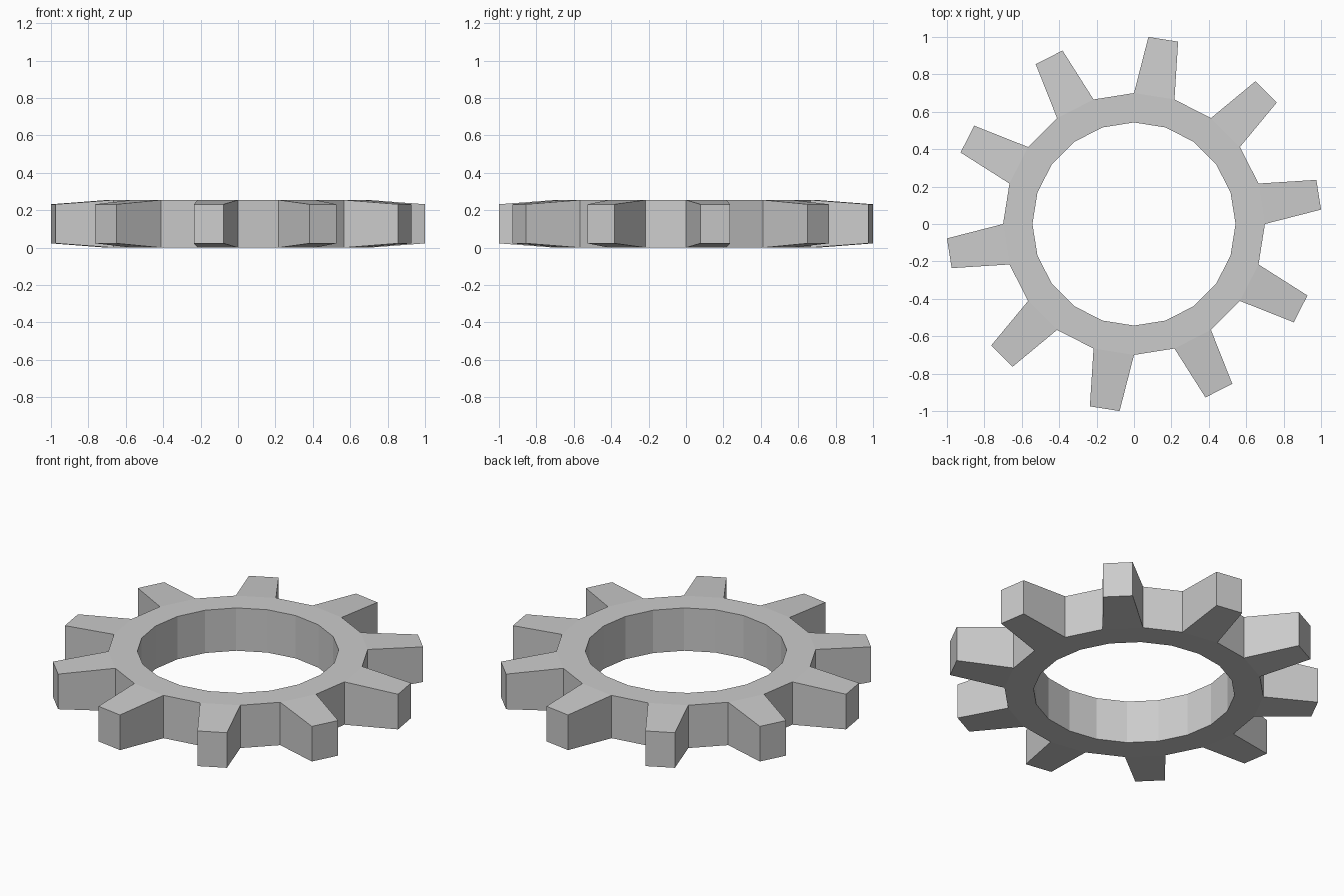
import bpy, bmesh
from math import sin, cos, radians

if "Cube" in bpy.data.objects:
    bpy.data.objects.remove(bpy.data.objects["Cube"])

SEGMENTS, HEIGHT = 20, 0.255
R_BORE, R_ROOT, R_TIP = 0.543, 0.70, 1.003
TIP_HALF_ANGLE = 4.6      # degrees
TIP_INSET = 0.023         # tip is thinner than the rim, top and bottom

bm = bmesh.new()


def edge(radius, degrees, inset=0.0):
    """Vertical pair of vertices (bottom, top)."""
    a = radians(degrees)
    return [bm.verts.new((radius * cos(a), radius * sin(a), z))
            for z in (inset, HEIGHT - inset)]


def wall(p, q):
    bm.faces.new((p[0], q[0], q[1], p[1]))


def caps(a, b, c, d):
    bm.faces.new([p[1] for p in (a, b, c, d)])
    bm.faces.new([p[0] for p in (d, c, b, a)])


step = 360 / SEGMENTS
bore = [edge(R_BORE, i * step) for i in range(SEGMENTS)]
root = [edge(R_ROOT, i * step) for i in range(SEGMENTS)]

for i in range(SEGMENTS):
    j = (i + 1) % SEGMENTS
    # Rim segment
    caps(bore[i], root[i], root[j], bore[j])
    wall(bore[j], bore[i])
    if i % 2:
        wall(root[i], root[j])
    else:
        # Tapered tooth on every other segment
        mid = (i + 0.5) * step
        t0 = edge(R_TIP, mid - TIP_HALF_ANGLE, TIP_INSET)
        t1 = edge(R_TIP, mid + TIP_HALF_ANGLE, TIP_INSET)
        caps(root[i], t0, t1, root[j])
        wall(root[i], t0)
        wall(t0, t1)
        wall(t1, root[j])

bmesh.ops.recalc_face_normals(bm, faces=bm.faces)
mesh = bpy.data.meshes.new("gear")
bm.to_mesh(mesh)
bm.free()
bpy.context.collection.objects.link(bpy.data.objects.new("gear", mesh))
